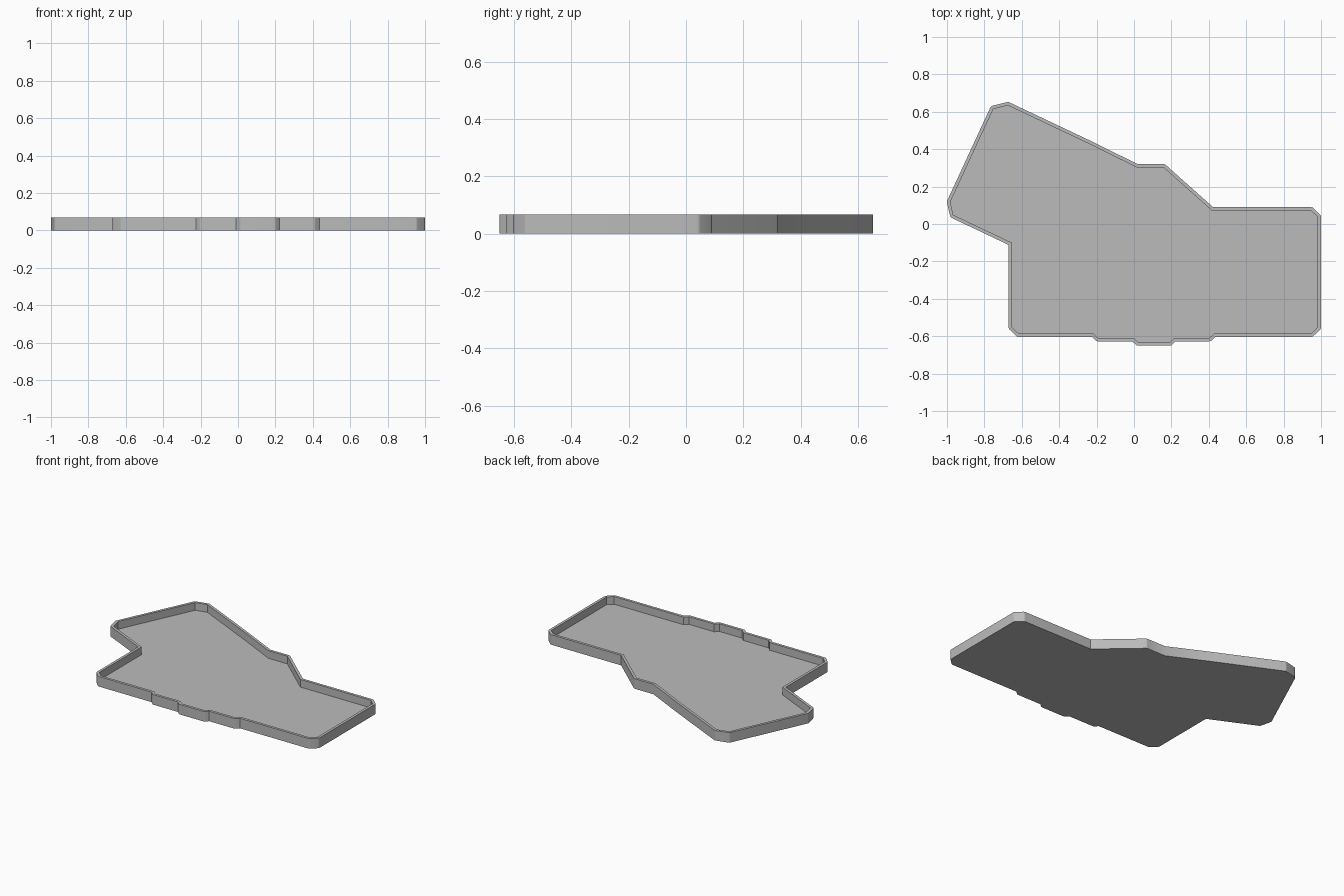
import bpy, bmesh, math
from mathutils import Vector

cube = bpy.data.objects.get("Cube")
if cube:
    bpy.data.objects.remove(cube, do_unlink=True)

HEIGHT, FLOOR, WALL = 0.068, 0.016, 0.018

# Outer footprint, counter-clockwise
OUTLINE = [(-0.67, -0.56), (-0.625, -0.603), (-0.225, -0.603), (-0.2, -0.627),
           (-0.01, -0.627), (0.015, -0.65), (0.2, -0.65), (0.223, -0.627),
           (0.41, -0.627), (0.437, -0.603), (0.955, -0.603), (1, -0.56),
           (1, 0.045), (0.953, 0.09), (0.423, 0.09), (0.165, 0.32),
           (0.02, 0.32), (-0.235, 0.446), (-0.672, 0.653), (-0.765, 0.63),
           (-1.001, 0.12), (-0.982, 0.036), (-0.67, -0.112)]


def normals(pts, i):
    """Outward normals of the edges before and after a corner."""
    def normal(a, b):
        d = (b - a).normalized()
        return Vector((d.y, -d.x))
    nxt = pts[(i + 1) % len(pts)]
    return normal(pts[i - 1], pts[i]), normal(pts[i], nxt)


def miter(pts, i, dist):
    n1, n2 = normals(pts, i)
    return pts[i] + (n1 + n2) * dist / (1 + n1.dot(n2))


def round_join(pts, i, dist, steps=4):
    """Offset a corner outward; convex corners become small arcs."""
    n1, n2 = normals(pts, i)
    turn = math.atan2(n1.x * n2.y - n1.y * n2.x, n1.dot(n2))
    if turn < 0.1:
        return [miter(pts, i, dist)]
    first = math.atan2(n1.y, n1.x)
    angles = [first + turn * k / steps for k in range(steps + 1)]
    return [pts[i] + dist * Vector((math.cos(a), math.sin(a))) for a in angles]


sharp = [Vector(p) for p in OUTLINE]
count = len(sharp)
inner = [miter(sharp, i, -WALL) for i in range(count)]
corners = [round_join(inner, i, WALL) for i in range(count)]

bm = bmesh.new()


def ring(pts, z):
    return [bm.verts.new((p.x, p.y, z)) for p in pts]


def wall(low, high):
    for i in range(len(low)):
        j = (i + 1) % len(low)
        bm.faces.new((low[i], low[j], high[j], high[i]))


# Outer wall and underside
outer_pts = [p for c in corners for p in c]
bottom, top = ring(outer_pts, 0), ring(outer_pts, HEIGHT)
wall(bottom, top)
bm.faces.new(bottom[::-1])

# Inner wall and tray floor
floor, lip = ring(inner, FLOOR), ring(inner, HEIGHT)
wall(lip, floor)
bm.faces.new(floor)

# Flat rim: a fan at each corner, a strip along each side
start = 0
for i, arc in enumerate(corners):
    end = start + len(arc) - 1
    for k in range(start, end):
        bm.faces.new((lip[i], top[k], top[k + 1]))
    bm.faces.new((lip[i], top[end], top[(end + 1) % len(top)], lip[(i + 1) % count]))
    start = end + 1

bmesh.ops.recalc_face_normals(bm, faces=bm.faces)
mesh = bpy.data.meshes.new("case_tray")
bm.to_mesh(mesh)
bm.free()
tray = bpy.data.objects.new("case_tray", mesh)
bpy.context.collection.objects.link(tray)

# Plain grey plastic
grey = bpy.data.materials.new("grey_plastic")
grey.use_nodes = True
color = (0.5, 0.5, 0.5, 1)
grey.diffuse_color = color
grey.node_tree.nodes["Principled BSDF"].inputs["Base Color"].default_value = color
mesh.materials.append(grey)

bpy.ops.object.select_all(action="DESELECT")
tray.select_set(True)
bpy.context.view_layer.objects.active = tray
bpy.ops.object.shade_smooth_by_angle(angle=math.radians(30))
